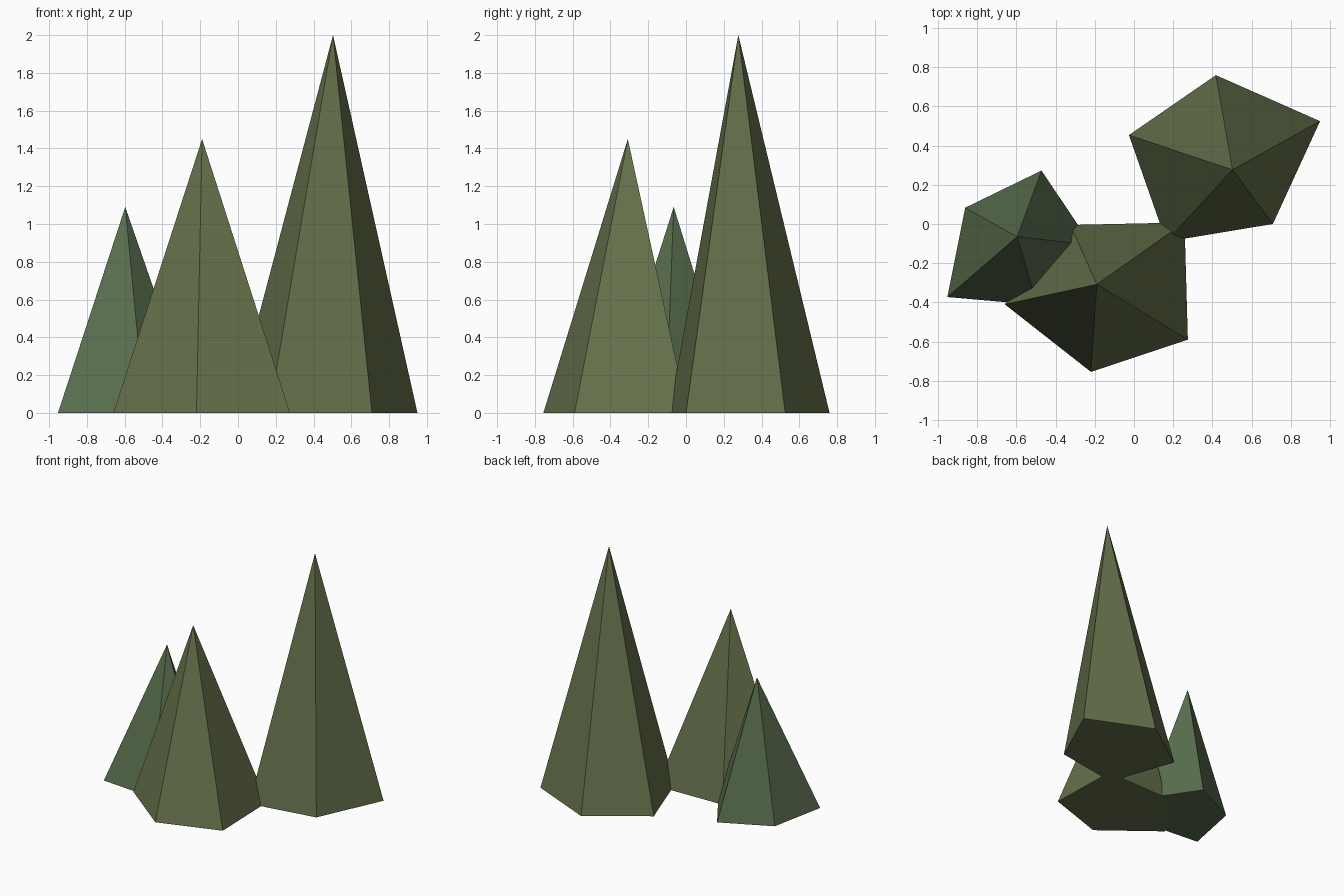
import bpy, bmesh

if "Cube" in bpy.data.objects:
    bpy.data.objects.remove(bpy.data.objects["Cube"])


def material(name, color):
    m = bpy.data.materials.new(name)
    m.diffuse_color = (*color, 1)
    m.use_nodes = True
    m.node_tree.nodes["Principled BSDF"].inputs["Base Color"].default_value = m.diffuse_color
    return m


def tree(name, apex, base, mat):
    """Closed five-sided spire with an irregular base outline on the ground."""
    bm = bmesh.new()
    ring = [bm.verts.new((x, y, 0)) for x, y in base]
    top = bm.verts.new(apex)
    bm.faces.new(ring[::-1])
    for i, v in enumerate(ring):
        bm.faces.new((v, ring[(i + 1) % len(ring)], top))
    bmesh.ops.recalc_face_normals(bm, faces=bm.faces)
    mesh = bpy.data.meshes.new(name)
    bm.to_mesh(mesh)
    bm.free()
    mesh.materials.append(mat)
    obj = bpy.data.objects.new(name, mesh)
    bpy.context.collection.objects.link(obj)
    return obj


olive = material("olive_green", (0.13, 0.165, 0.07))
pine = material("pine_green", (0.10, 0.155, 0.075))

# Tall tree at the back right
tree("tall_tree", (0.503, 0.277, 2.0),
     [(0.95, 0.525), (0.418, 0.76), (-0.026, 0.454), (0.165, -0.09), (0.709, 0.0)], olive)

# Medium tree at the front
tree("medium_tree", (-0.19, -0.308, 1.45),
     [(0.258, 0.008), (-0.325, -0.005), (-0.66, -0.41), (-0.22, -0.755), (0.275, -0.59)], olive)

# Small tree at the left
tree("small_tree", (-0.597, -0.065, 1.09),
     [(-0.218, -0.107), (-0.472, 0.273), (-0.862, 0.083), (-0.953, -0.373), (-0.493, -0.413)], pine)
